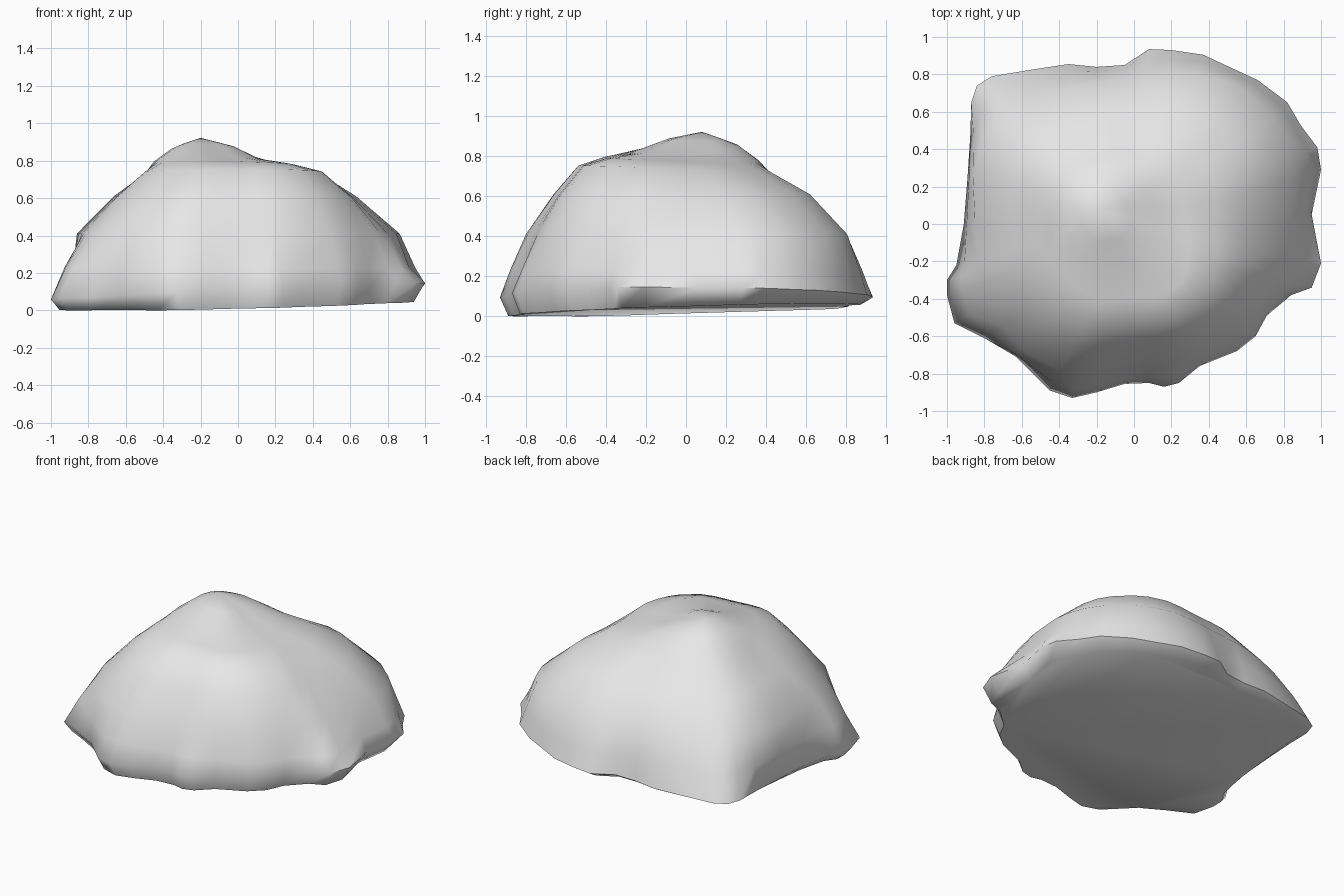
import bpy, bmesh, math

if "Cube" in bpy.data.objects:
    bpy.data.objects.remove(bpy.data.objects["Cube"])

# Lobed footprint of the boulder, counter-clockwise (x, y)
FOOTPRINT = [
    (0.95, 0.05), (1.0, 0.29), (0.98, 0.41), (0.89, 0.53), (0.82, 0.65), (0.66, 0.77),
    (0.53, 0.83), (0.37, 0.905), (0.2, 0.93), (0.08, 0.935), (-0.05, 0.85), (-0.2, 0.84),
    (-0.35, 0.855), (-0.55, 0.825), (-0.76, 0.79), (-0.84, 0.74), (-0.87, 0.65),
    (-0.875, 0.48), (-0.89, 0.25), (-0.91, 0.0), (-0.95, -0.22), (-1.0, -0.3),
    (-1.0, -0.38), (-0.96, -0.53), (-0.8, -0.61), (-0.63, -0.71), (-0.45, -0.89),
    (-0.33, -0.93), (-0.2, -0.9), (-0.05, -0.855), (0.08, -0.85), (0.16, -0.87),
    (0.24, -0.85), (0.35, -0.76), (0.55, -0.68), (0.65, -0.6), (0.71, -0.49),
    (0.84, -0.38), (0.95, -0.34), (1.0, -0.21)]

# Radius of each upper contour, every 30 degrees from +x
FLANK = [0.84, 0.94, 0.90, 0.78, 0.82, 0.93, 0.85, 0.88, 0.89, 0.76, 0.78, 0.80]
SLOPE = [0.61, 0.70, 0.69, 0.60, 0.64, 0.72, 0.65, 0.70, 0.73, 0.64, 0.67, 0.66]
SHOULDER = [0.44, 0.48, 0.48, 0.42, 0.47, 0.54, 0.49, 0.55, 0.59, 0.52, 0.54, 0.50]
PLATEAU = [0.28, 0.29, 0.33, 0.36, 0.40, 0.46, 0.45, 0.45, 0.45, 0.39, 0.41, 0.34]
PEAK = (-0.2, 0.08)


def radius(table, angle):
    """Periodic smooth interpolation of a radius table."""
    t = (angle % math.tau) / math.tau * len(table)
    i, f = int(t), t - int(t)
    a, b, c, d = (table[(i + k) % len(table)] for k in (-1, 0, 1, 2))
    return b + 0.5 * f * (c - a + f * (2*a - 5*b + 4*c - d + f * (3*(b - c) + d - a)))


def column(x, y):
    """Points from the base to just below the peak above one footprint point."""
    ang = math.atan2(y, x)
    ca, sa = math.cos(ang), math.sin(ang)
    rim = math.hypot(x, y)
    flank = min(radius(FLANK, ang), rim - 0.03)
    slope = radius(SLOPE, ang)
    shoulder = radius(SHOULDER, ang)
    plateau = radius(PLATEAU, ang)
    mid = min(0.5 * (rim + flank) + 0.015, rim - 0.008)
    inset = 0.955 - 0.02 * max(0.0, ca + sa)
    bx, by = x * inset, y * inset

    def toward_peak(t, z):
        return (PEAK[0] + t * (plateau * ca - PEAK[0]),
                PEAK[1] + t * (plateau * sa - PEAK[1]), z)

    return [
        (bx, by, max(0.0, 0.032 + 0.02 * bx + 0.028 * by)),
        (x, y, 0.1 + 0.045 * x - 0.01 * y),
        (mid * ca, mid * sa, 0.23),
        (flank * ca, flank * sa, 0.41),
        (slope * ca, slope * sa, 0.61),
        (shoulder * ca, shoulder * sa, 0.735 - 0.02 * sa),
        toward_peak(1.0, 0.785 - 0.01 * sa - 0.01 * ca),
        toward_peak(0.63, 0.838 - 0.025 * ca + 0.012 * sa),
        toward_peak(0.35, 0.885 - 0.008 * ca)]


# Boulder: stacked contours, closed by a peak and a flat underside
bm = bmesh.new()
columns = [[bm.verts.new(p) for p in column(x, y)] for x, y in FOOTPRINT]
peak = bm.verts.new((*PEAK, 0.922))
for i, a in enumerate(columns):
    b = columns[(i + 1) % len(columns)]
    for k in range(len(a) - 1):
        bm.faces.new((a[k], b[k], b[k + 1], a[k + 1]))
    bm.faces.new((a[-1], b[-1], peak))
bm.faces.new([c[0] for c in reversed(columns)])
bmesh.ops.recalc_face_normals(bm, faces=bm.faces)
mesh = bpy.data.meshes.new("boulder")
bm.to_mesh(mesh)
bm.free()

boulder = bpy.data.objects.new("boulder", mesh)
bpy.context.collection.objects.link(boulder)
stone = bpy.data.materials.new("pale_stone")
stone.diffuse_color = (0.8, 0.8, 0.8, 1.0)
stone.use_nodes = True
stone.node_tree.nodes["Principled BSDF"].inputs["Base Color"].default_value = stone.diffuse_color
mesh.materials.append(stone)

# Soft shading with a crisp underside edge
bpy.context.view_layer.objects.active = boulder
boulder.select_set(True)
bpy.ops.object.shade_smooth_by_angle(angle=math.radians(65))
